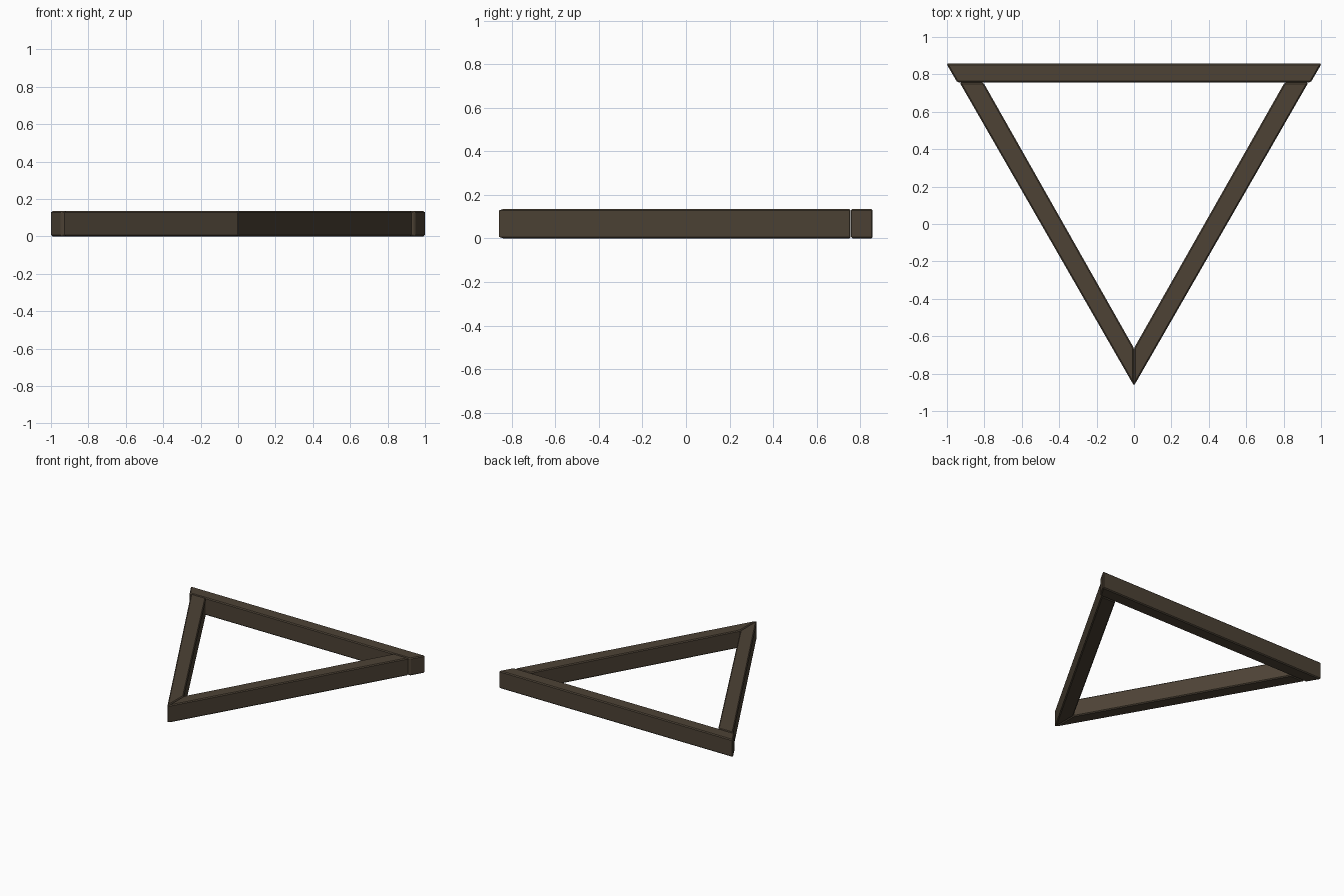
import bpy, bmesh

if "Cube" in bpy.data.objects:
    bpy.data.objects.remove(bpy.data.objects["Cube"])

HEIGHT = 0.135
BEVEL = 0.007

wood = bpy.data.materials.new("dark brown wood")
wood.diffuse_color = (0.074, 0.055, 0.036, 1)
wood.use_nodes = True
wood.node_tree.nodes["Principled BSDF"].inputs["Base Color"].default_value = wood.diffuse_color


def beam(name, outline):
    """Extrude a plan outline up to the frame height and soften its edges."""
    bm = bmesh.new()
    face = bm.faces.new([bm.verts.new((x, y, 0)) for x, y in outline])
    ext = bmesh.ops.extrude_face_region(bm, geom=[face])
    top = [v for v in ext["geom"] if isinstance(v, bmesh.types.BMVert)]
    bmesh.ops.translate(bm, verts=top, vec=(0, 0, HEIGHT))
    bmesh.ops.recalc_face_normals(bm, faces=bm.faces)
    bmesh.ops.bevel(bm, geom=bm.edges[:], offset=BEVEL, segments=1,
                    affect='EDGES', profile=0.5)
    bmesh.ops.recalc_face_normals(bm, faces=bm.faces)
    me = bpy.data.meshes.new(name)
    bm.to_mesh(me)
    bm.free()
    me.materials.append(wood)
    ob = bpy.data.objects.new(name, me)
    bpy.context.collection.objects.link(ob)
    return ob


# back beam with angled ends
beam("back_beam", [(-1.003, 0.857), (1.003, 0.857), (0.945, 0.757), (-0.945, 0.757)])

# two side beams meeting in a mitre at the front
for side, s in (("left", -1), ("right", 1)):
    beam(side + "_beam", [(0, -0.865), (s * 0.932, 0.756),
                          (s * 0.805, 0.756), (0, -0.664)])
